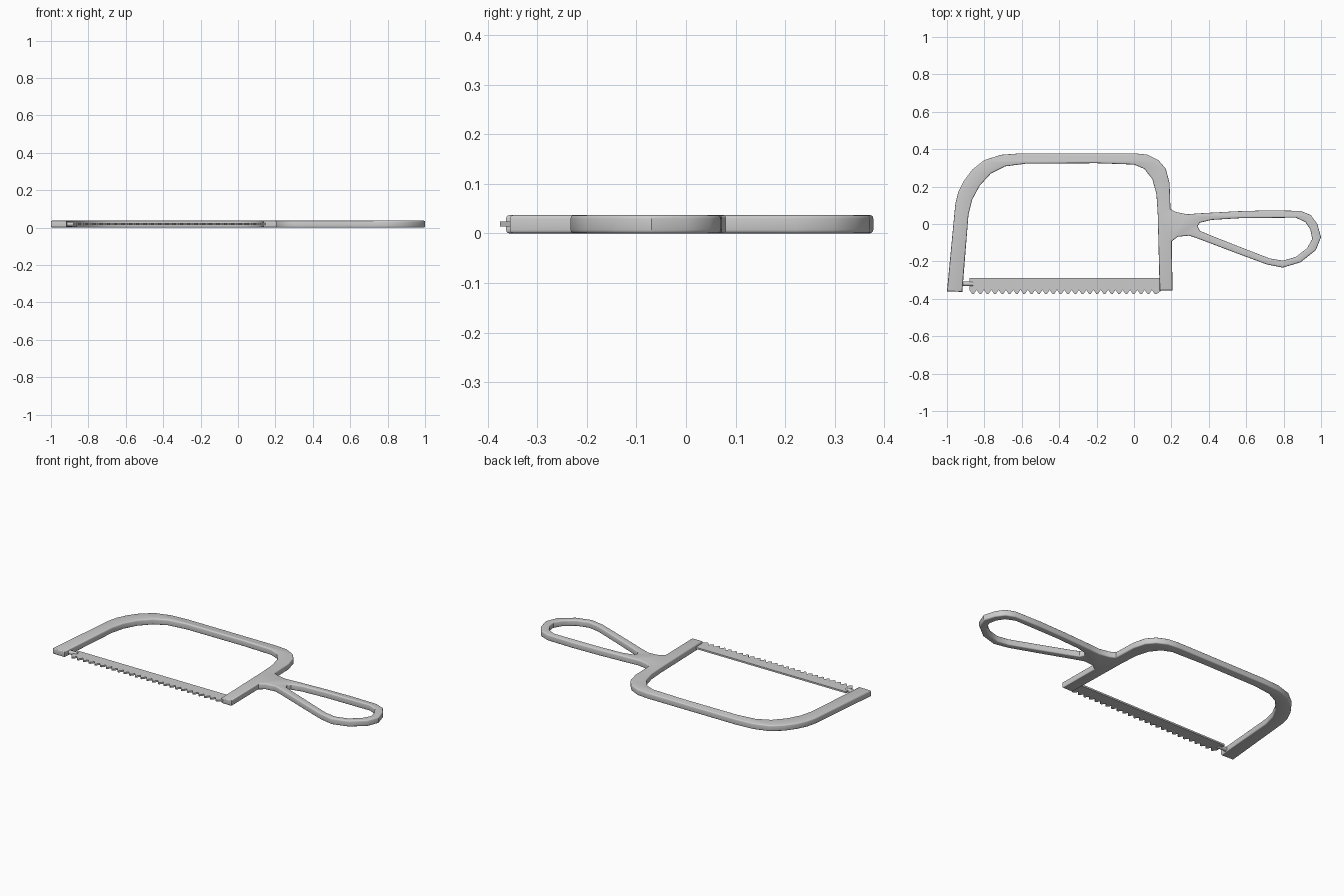
import bpy, math

if "Cube" in bpy.data.objects:
    bpy.data.objects.remove(bpy.data.objects["Cube"])

H = 0.037  # overall thickness


def plate(name, outlines, z0, z1, bevel=0.0):
    """Flat plate from closed 2D outlines (first outer, then holes), rounded edges."""
    cu = bpy.data.curves.new(name, 'CURVE')
    cu.dimensions = '2D'
    cu.fill_mode = 'BOTH'
    for pts in outlines:
        sp = cu.splines.new('POLY')
        sp.points.add(len(pts) - 1)
        for p, (x, y) in zip(sp.points, pts):
            p.co = (x, y, 0, 1)
        sp.use_cyclic_u = True
    cu.extrude = (z1 - z0) / 2 - bevel
    cu.bevel_depth = bevel
    cu.bevel_resolution = 2
    cu.offset = -bevel
    ob = bpy.data.objects.new(name, cu)
    bpy.context.collection.objects.link(ob)
    ob.location.z = (z0 + z1) / 2
    bpy.ops.object.select_all(action='DESELECT')
    ob.select_set(True)
    bpy.context.view_layer.objects.active = ob
    bpy.ops.object.convert(target='MESH')
    ob = bpy.context.object
    ob.name = name
    bpy.ops.object.mode_set(mode='EDIT')
    bpy.ops.mesh.select_all(action='SELECT')
    bpy.ops.mesh.remove_doubles(threshold=0.00005)
    bpy.ops.mesh.normals_make_consistent(inside=False)
    bpy.ops.object.mode_set(mode='OBJECT')
    bpy.ops.object.shade_smooth_by_angle(angle=math.radians(35))
    return ob


# Frame bow and handle in one outline, clockwise from the front toe
bow_outer = [(-1.0, -0.36), (-0.955, 0.11), (-0.94, 0.17), (-0.91, 0.23),
             (-0.865, 0.29), (-0.80, 0.342), (-0.71, 0.37), (-0.6, 0.378),
             (0, 0.378), (0.07, 0.371), (0.13, 0.342), (0.17, 0.295),
             (0.19, 0.22), (0.195, 0.08)]
handle_outer = [(0.225, 0.064), (0.285, 0.052), (0.35, 0.057), (0.55, 0.068),
                (0.72, 0.073), (0.89, 0.07), (0.945, 0.048), (0.98, 0),
                (1.0, -0.07), (0.972, -0.14), (0.89, -0.205), (0.795, -0.233),
                (0.71, -0.216), (0.55, -0.157), (0.35, -0.081),
                (0.295, -0.062), (0.235, -0.068), (0.202, -0.092)]
bow_inner = [(0.206, -0.355), (0.137, -0.355), (0.127, 0.05), (0.12, 0.16),
             (0.098, 0.24), (0.055, 0.295), (0, 0.318), (-0.2, 0.325),
             (-0.575, 0.323), (-0.69, 0.308), (-0.765, 0.27), (-0.825, 0.205),
             (-0.865, 0.13), (-0.885, 0.05), (-0.918, -0.363)]
handle_hole = [(0.34, -0.012), (0.352, 0.007), (0.415, 0.022), (0.565, 0.031),
               (0.865, 0.034), (0.917, 0.01), (0.943, -0.03), (0.953, -0.08),
               (0.925, -0.13), (0.865, -0.176), (0.795, -0.196),
               (0.725, -0.184), (0.565, -0.122), (0.405, -0.059), (0.352, -0.036)]
plate('frame_and_handle', [bow_outer + handle_outer + bow_inner, handle_hole],
      0, H, 0.007)

# Saw blade with a row of teeth along the lower edge
x0, x1, n = -0.88, 0.135, 26
step = (x1 - x0) / n
blade = [(x1 + 0.02, -0.35), (x1 + 0.02, -0.288), (x0, -0.288)]
for i in range(n):
    blade += [(x0 + i * step, -0.352), (x0 + (i + 0.4) * step, -0.375),
              (x0 + (i + 0.6) * step, -0.375)]
plate('blade', [blade], 0.014, 0.024)

# Pin joining the blade to the front toe of the frame
bpy.ops.mesh.primitive_cylinder_add(vertices=12, radius=0.012, depth=0.09,
                                    location=(-0.905, -0.32, H / 2),
                                    rotation=(0, math.pi / 2, 0))
bpy.context.object.name = 'blade_pin'
bpy.ops.object.shade_smooth_by_angle(angle=math.radians(35))
